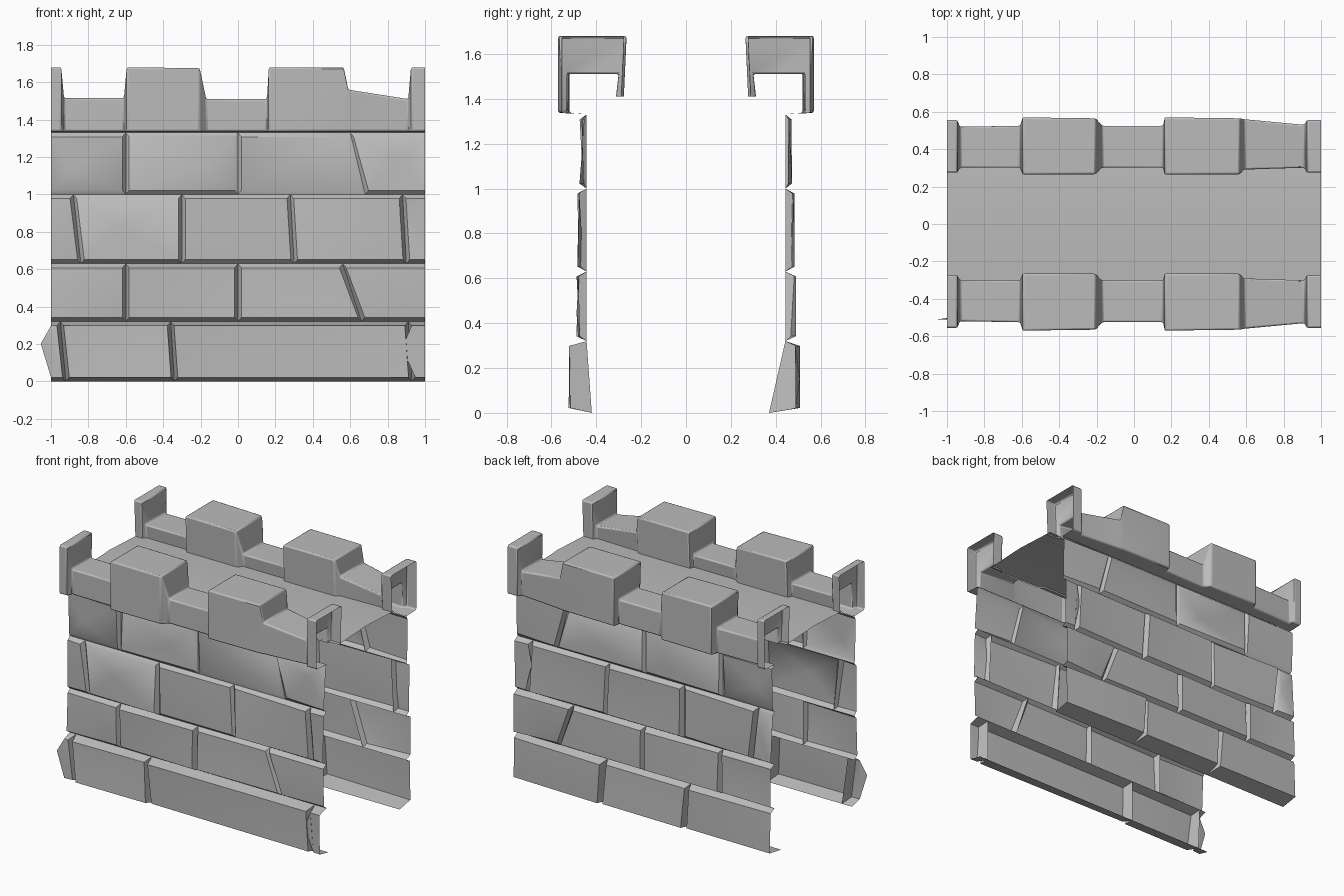
import bpy, bmesh, random

random.seed(4)
cube = bpy.data.objects.get("Cube")
if cube:
    bpy.data.objects.remove(cube, do_unlink=True)

stone = bpy.data.materials.new("grey stone")
stone.use_nodes = True
GREY = (0.5, 0.5, 0.5, 1)
stone.diffuse_color = GREY
stone.node_tree.nodes["Principled BSDF"].inputs["Base Color"].default_value = GREY


def finish(bm, name, bevel=0):
    mesh = bpy.data.meshes.new(name)
    bm.to_mesh(mesh)
    bm.free()
    mesh.materials.append(stone)
    obj = bpy.data.objects.new(name, mesh)
    bpy.context.collection.objects.link(obj)
    bpy.ops.object.select_all(action='DESELECT')
    obj.select_set(True)
    bpy.context.view_layer.objects.active = obj
    bpy.ops.object.shade_smooth_by_angle(angle=0.7)
    if bevel:
        mod = obj.modifiers.new("worn_edges", 'BEVEL')
        mod.width, mod.segments = bevel, 2
        mod.limit_method, mod.angle_limit = 'ANGLE', 0.7
    return obj


def face(bm, verts, side):
    bm.faces.new(verts if side < 0 else verts[::-1])


def wobble(amount):
    return random.uniform(-amount, amount)


JOINT = 0.443   # depth of the mortar lines


def brick(bm, side, left, right, z0, z1, depth, foot):
    """Pillow-shaped stone: recessed rim, raised uneven face. left/right = (bottom x, top x)."""
    corners = [(left[0], z0), (right[0], z0), (right[1], z1), (left[1], z1)]
    rim, raised = [], []
    for i, (x, z) in enumerate(corners):
        at_end = abs(x) > 0.99
        rim_y = foot if i < 2 else JOINT
        rim.append(bm.verts.new((x, side * rim_y, z)))
        dx = 0 if at_end else (0.018 if i in (0, 3) else -0.018)
        dz = 0.022 if i < 2 else -0.022
        raised.append(bm.verts.new((x + dx, side * (depth + wobble(0.013)), z + dz)))
    centre = bm.verts.new((sum(c[0] for c in corners) / 4 + wobble(0.1),
                           side * (depth + wobble(0.01)), (z0 + z1) / 2 + wobble(0.05)))
    for i in range(4):
        j = (i + 1) % 4
        face(bm, [raised[i], raised[j], centre], side)
        if abs(corners[i][0]) > 0.99 and corners[i][0] == corners[j][0]:
            continue    # ends of the wall stay open
        face(bm, [rim[i], rim[j], raised[j], raised[i]], side)


# Courses: bottom z, top z, face depth, joints as (bottom x, top x)
upper_courses = [
    (0.32, 0.63, 0.478, [(-0.6, -0.6), (0, 0), (0.66, 0.56)]),
    (0.63, 1.0, 0.472, [(-0.84, -0.88), (-0.3, -0.3), (0.3, 0.28), (0.9, 0.88)]),
    (1.0, 1.33, 0.462, [(-0.6, -0.6), (0, 0), (0.68, 0.6)]),
]
base_joints = {-1: [(-0.92, -0.95), (-0.34, -0.36), (0.93, 0.91)],
               1: [(-0.33, -0.35), (0.32, 0.3)]}

for side, label in ((-1, "front"), (1, "back")):
    bm = bmesh.new()
    base = (0, 0.32, 0.512 if side < 0 else 0.498, base_joints[side])
    for n, (z0, z1, depth, joints) in enumerate([base] + upper_courses):
        foot = JOINT if n else (0.42 if side < 0 else 0.37)
        stops = [(-1, -1)] + joints + [(1, 1)]
        for left, right in zip(stops, stops[1:]):
            brick(bm, side, left, right, z0, z1, depth, foot)
    finish(bm, label + "_stone_wall")

# Parapet stations along x: x, outer y, inner y, top z
stations = [
    (-1, 0.555, 0.275, 1.68), (-0.945, 0.555, 0.275, 1.68),
    (-0.93, 0.52, 0.3, 1.515), (-0.61, 0.525, 0.3, 1.515),
    (-0.595, 0.57, 0.265, 1.68), (-0.205, 0.565, 0.265, 1.675),
    (-0.17, 0.525, 0.3, 1.51), (0.155, 0.525, 0.3, 1.51),
    (0.165, 0.57, 0.265, 1.68), (0.565, 0.565, 0.265, 1.68),
    (0.59, 0.56, 0.29, 1.56), (0.91, 0.53, 0.3, 1.51),
    (0.925, 0.555, 0.275, 1.68), (1, 0.555, 0.275, 1.68),
]
for side, label in ((-1, "front"), (1, "back")):
    bm = bmesh.new()
    sections = []
    for x, outer, inner, top in stations:
        profile = [(JOINT, 1.332), (outer, 1.337), (outer, top), (inner, top), (inner + 0.012, 1.41)]
        sections.append([bm.verts.new((x, side * y, z)) for y, z in profile])
    for a, b in zip(sections, sections[1:]):
        for j in range(len(a) - 1):
            face(bm, [a[j], b[j], b[j + 1], a[j + 1]], side)
    finish(bm, label + "_battlements", bevel=0.016)

# Walkway between the battlements, slightly crowned
bm = bmesh.new()
rows = [[bm.verts.new((x, y, z)) for x in (-1, -0.35, 0.3, 1)]
        for y, z in ((-0.31, 1.42), (0, 1.435), (0.31, 1.42))]
for a, b in zip(rows, rows[1:]):
    for i in range(3):
        bm.faces.new((a[i], a[i + 1], b[i + 1], b[i]))
finish(bm, "walkway")
